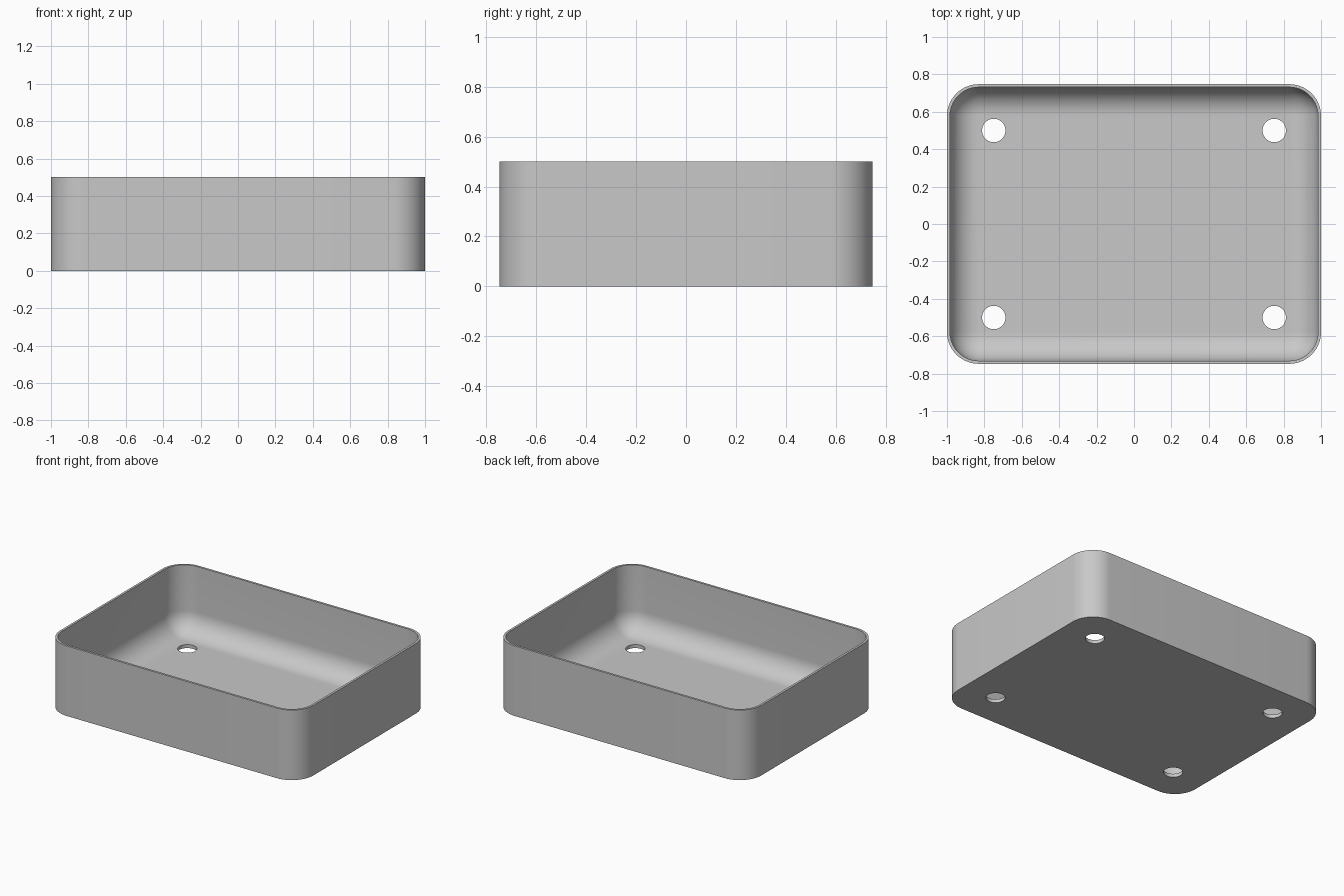
import bpy, bmesh
from math import sin, cos, pi

old = bpy.data.objects.get("Cube")
if old:
    bpy.data.objects.remove(old, do_unlink=True)

HALF_X, HALF_Y, HEIGHT = 1.0, 0.7475, 0.5
CORNER, WALL, FLOOR = 0.17, 0.016, 0.025
FILLET = 0.15
ARC = 14

grey = bpy.data.materials.new("light grey")
grey.use_nodes = True
colour = (0.58, 0.58, 0.58, 1)
grey.diffuse_color = colour
grey.node_tree.nodes["Principled BSDF"].inputs["Base Color"].default_value = colour


def rounded_ring(bm, inset, z):
    """Rounded rectangle moved inwards from the outer outline."""
    r = CORNER - inset
    cx, cy = HALF_X - CORNER, HALF_Y - CORNER
    ring = []
    for quarter, (sx, sy) in enumerate([(1, 1), (-1, 1), (-1, -1), (1, -1)]):
        for i in range(ARC + 1):
            a = (quarter + i / ARC) * pi / 2
            ring.append(bm.verts.new((sx * cx + r * cos(a), sy * cy + r * sin(a), z)))
    return ring


# Tray section: outer wall, rim, inner wall, then the rounded foot down to the floor
section = [(0, 0), (0, HEIGHT), (WALL, HEIGHT)]
for i in range(ARC + 1):
    a = i / ARC * pi / 2
    section.append((WALL + FILLET * (1 - cos(a)), FLOOR + FILLET * (1 - sin(a))))

bm = bmesh.new()
rings = [rounded_ring(bm, inset, z) for inset, z in section]
for low, high in zip(rings, rings[1:]):
    for i in range(len(low)):
        j = (i + 1) % len(low)
        bm.faces.new((low[i], low[j], high[j], high[i]))
bm.faces.new(rings[0][::-1])
bm.faces.new(rings[-1])
bmesh.ops.recalc_face_normals(bm, faces=bm.faces)
mesh = bpy.data.meshes.new("tray")
bm.to_mesh(mesh)
bm.free()
mesh.materials.append(grey)
tray = bpy.data.objects.new("tray", mesh)
bpy.context.collection.objects.link(tray)

# Four round holes through the floor
bm = bmesh.new()
for x in (-0.75, 0.75):
    for y in (-0.5, 0.5):
        made = bmesh.ops.create_cone(bm, cap_ends=True, segments=48,
                                     radius1=0.0625, radius2=0.0625, depth=0.2)
        bmesh.ops.translate(bm, verts=made["verts"], vec=(x, y, 0))
cut_mesh = bpy.data.meshes.new("hole_cutter")
bm.to_mesh(cut_mesh)
bm.free()
cut_mesh.materials.append(grey)
cutter = bpy.data.objects.new("hole_cutter", cut_mesh)
bpy.context.collection.objects.link(cutter)

holes = tray.modifiers.new("floor holes", 'BOOLEAN')
holes.operation = 'DIFFERENCE'
holes.solver = 'EXACT'
holes.object = cutter

bpy.ops.object.select_all(action='DESELECT')
tray.select_set(True)
bpy.context.view_layer.objects.active = tray
bpy.ops.object.modifier_apply(modifier=holes.name)
bpy.data.objects.remove(cutter, do_unlink=True)
bpy.ops.object.shade_smooth_by_angle(angle=pi / 6)
